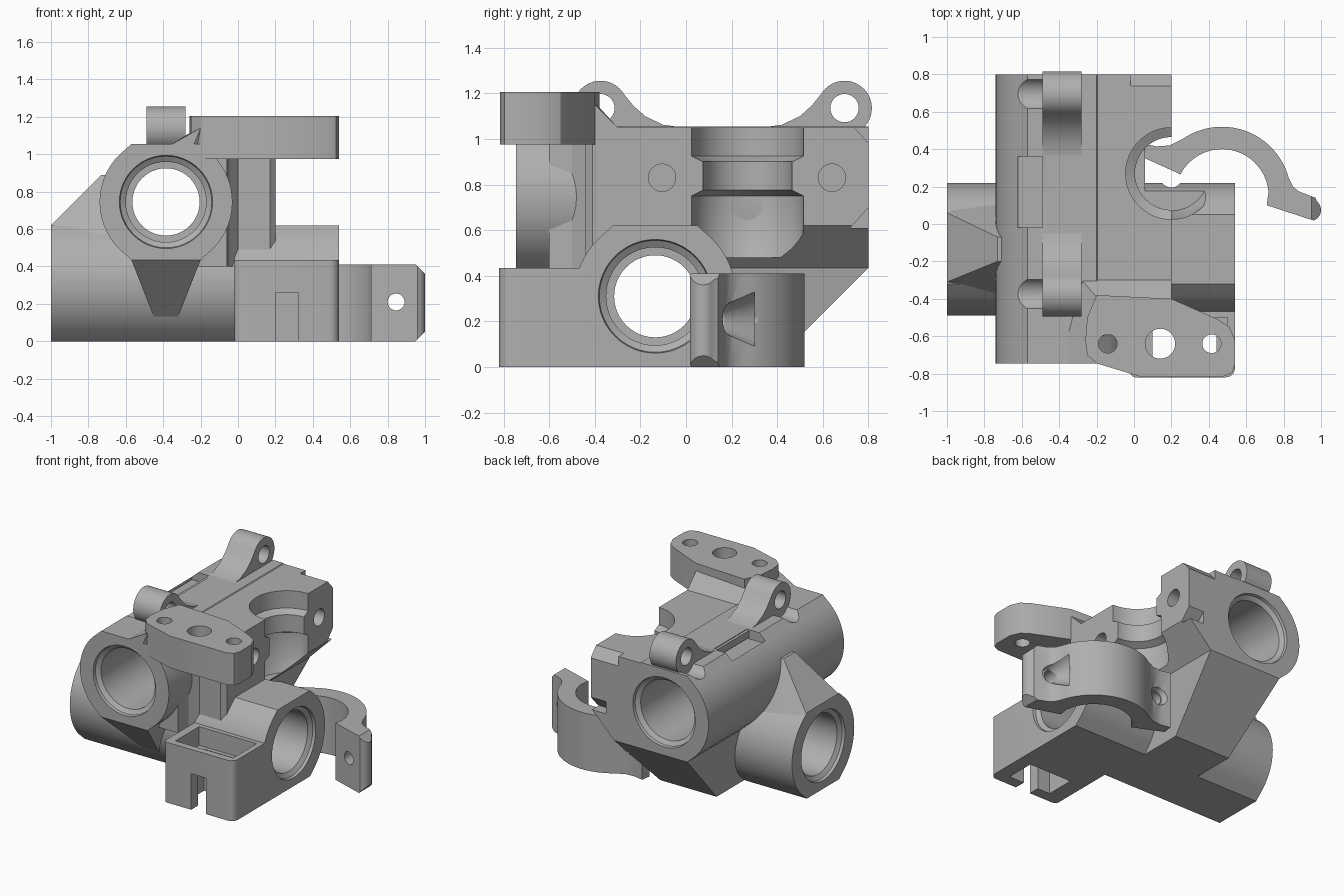
import bpy, bmesh
from math import sin, cos, radians, pi

cube = bpy.data.objects.get("Cube")
if cube:
    bpy.data.objects.remove(cube)

grey = bpy.data.materials.new("plain grey")
grey.use_nodes = True
GREY = (0.43, 0.43, 0.43, 1)
grey.diffuse_color = GREY
grey.node_tree.nodes["Principled BSDF"].inputs["Base Color"].default_value = GREY

PLACE = {"x": lambda a, b, t: (t, a, b),
         "y": lambda a, b, t: (a, t, b),
         "z": lambda a, b, t: (a, b, t)}


def finish(name, bm):
    bmesh.ops.recalc_face_normals(bm, faces=bm.faces)
    mesh = bpy.data.meshes.new(name)
    bm.to_mesh(mesh)
    bm.free()
    ob = bpy.data.objects.new(name, mesh)
    bpy.context.scene.collection.objects.link(ob)
    return ob


def loft(name, axis, sections):
    """Capped solid through outlines, each given as (position, points)."""
    bm = bmesh.new()
    rings = [[bm.verts.new(PLACE[axis](a, b, t)) for a, b in pts] for t, pts in sections]
    n = len(rings[0])
    for lo, hi in zip(rings, rings[1:]):
        for i in range(n):
            j = (i + 1) % n
            bm.faces.new((lo[i], lo[j], hi[j], hi[i]))
    bm.faces.new(rings[0])
    bm.faces.new(rings[-1])
    return finish(name, bm)


def prism(name, axis, lo, hi, pts):
    return loft(name, axis, [(lo, pts), (hi, pts)])


def hull(name, pts):
    bm = bmesh.new()
    for p in pts:
        bm.verts.new(p)
    res = bmesh.ops.convex_hull(bm, input=bm.verts)
    loose = set(res["geom_interior"]) | set(res["geom_unused"])
    bmesh.ops.delete(bm, geom=[v for v in loose if isinstance(v, bmesh.types.BMVert)],
                     context="VERTS")
    bmesh.ops.dissolve_limit(bm, angle_limit=0.001, verts=bm.verts, edges=bm.edges)
    return finish(name, bm)


def arc(cx, cy, r, start, end, n):
    return [(cx + r * cos(radians(start + (end - start) * i / n)),
             cy + r * sin(radians(start + (end - start) * i / n))) for i in range(n + 1)]


def circle(cx, cy, r, n=48):
    return arc(cx, cy, r, 0, 360, n)[:-1]


def rect(a0, b0, a1, b1):
    return [(a0, b0), (a1, b0), (a1, b1), (a0, b1)]


def rod(axis, a, b, lo, hi, r):
    return prism("cutter", axis, lo, hi, circle(a, b, r, 32))


def lathe(axis, a, b, steps):
    return loft("cutter", axis, [(t, circle(a, b, r)) for t, r in steps])


def tube_outline(cx, cz):
    """Round sides, flat top and bottom, tangent 45 degree shoulders."""
    side = [(0.185, -0.31)] + arc(0, 0, 0.355, -45, 45, 16) + [(0.185, 0.31)]
    return [(cx + a, cz + b) for a, b in side + [(-a, -b) for a, b in side]]


def bearing_bore(axis, a, b, lo, hi):
    mid = (lo + hi) / 2
    half = [(lo - 0.05, 0.26), (lo + 0.02, 0.245), (lo + 0.04, 0.215),
            (mid - 0.05, 0.215), (mid - 0.049, 0.18)]
    return lathe(axis, a, b, half + [(lo + hi - t, r) for t, r in reversed(half)])


# Bearing tubes, crossing at right angles
rod_tube = prism("long_bearing_tube", "y", -0.745, 0.8, tube_outline(-0.385, 0.745))
cross_tube = prism("cross_bearing_tube", "x", -1, 0.54, tube_outline(-0.135, 0.31))

# Side block and its front column
block = prism("side_block", "y", -0.3, 0.8,
              [(-0.385, 0.435), (0.015, 0.435), (0.2, 0.62), (0.2, 1.05), (-0.385, 1.05)])
column = prism("front_column", "z", 0.4, 1.05,
               [(-0.3, -0.1), (-0.3, -0.6), (-0.06, -0.6), (-0.045, -0.5),
                (0.0, -0.44), (0.17, -0.44), (0.2, -0.41), (0.2, -0.1)])

# Sloping supports and rib
front_support = hull("front_support", [
    (x, y, 0.435) for x in (-0.57, -0.2) for y in (-0.745, 0)] + [
    (x, y, 0.13) for x in (-0.45, -0.32) for y in (-0.44, 0)])
back_support = hull("back_support", [
    (x, y, 0.435) for x in (-0.57, 0.015) for y in (0.8, 0)] + [
    (x, y, 0) for x in (-0.5, -0.05) for y in (0.365, 0)])
rib = hull("side_rib", [(x, y, 0.62) for x in (-1, -0.6) for y in (-0.31, 0.06)] + [
    (x, y, 0.89) for x in (-0.73, -0.6) for y in (-0.2, -0.07)] + [
    (-0.7, 0.19, 0.42), (-0.7, -0.46, 0.42)])

# Top mounting bracket with ramp
bracket = prism("top_bracket", "z", 0.975, 1.205, [
    (-0.26, -0.62), (-0.25, -0.70), (-0.2, -0.745), (0.03, -0.815), (0.48, -0.815),
    (0.525, -0.795), (0.54, -0.75), (0.54, -0.62), (0.51, -0.55), (0.45, -0.51),
    (0.2, -0.4), (-0.2, -0.38), (-0.25, -0.5)])
ramp = hull("bracket_ramp", [(-0.36, -0.745, 1.05), (-0.36, -0.6, 1.05), (-0.28, -0.3, 1.05),
                             (0.2, -0.3, 1.05), (0.2, -0.45, 1.02), (-0.25, -0.745, 1.02),
                             (-0.2, -0.745, 1.14), (-0.2, -0.39, 1.15), (0.2, -0.4, 1.15)])

# Arched lugs along the top
half = [(0.17, 1.05), (0.26, 1.062), (0.34, 1.1), (0.39, 1.145)]
half += arc(0.535, 1.135, 0.12, 150, -50, 24) + [(0.612, 1.0)]
lugs = prism("arched_lugs", "x", -0.49, -0.28,
             [(0.16 + d, z) for d, z in half] + [(0.16 - d, z) for d, z in reversed(half)])

# Sensor box
box = prism("sensor_box", "z", 0, 0.435,
            [(-0.02, -0.2)] + arc(0.01, -0.79, 0.03, 180, 270, 5)
            + arc(0.49, -0.77, 0.05, 270, 360, 6) + [(0.54, -0.2)])

# Separate curved clip with two flanges
clip = prism("curved_clip", "z", 0, 0.41,
             [(0.04, 0.36), (0.05, 0.43), (0.12, 0.415), (0.19, 0.42), (0.24, 0.445)]
             + arc(0.47, 0.15, 0.37, 125, 15, 24) + [(0.85, 0.2), (0.88, 0.175), (0.97, 0.14)]
             + arc(0.94, 0.075, 0.06, 50, -70, 8)
             + [(0.71, 0.1)] + arc(0.47, 0.15, 0.25, 5, 150, 24) + [(0.25, 0.265)])

# Shared cutters
bores = [bearing_bore("y", -0.385, 0.745, -0.745, 0.8),
         bearing_bore("x", -0.135, 0.31, -1, 0.54)]
wheel = lathe("z", 0.2, 0.27, [(0.48, 0.2), (0.58, 0.245), (0.75, 0.245), (0.775, 0.195),
                               (0.9, 0.195), (0.925, 0.245), (1.2, 0.245)])
grooves = [rod("x", y, 1.1, -0.8, -0.49, 0.09) for y in (-0.375, 0.695)]
grooves.append(prism("cutter", "x", -0.62, -0.47, rect(-0.02, 0.99, 0.36, 1.1)))
side_holes = [rod("x", y, 0.83, -0.02, 0.3, 0.06) for y in (-0.105, 0.64)]
corners = [prism("cutter", "x", -0.02, 0.3, [(0.73, 1.06), (0.81, 0.97), (0.81, 1.06)]),
           prism("cutter", "x", 0.08, 0.3, [(0.72, 0.61), (0.81, 0.71), (0.81, 0.61)])]
lug_holes = [rod("x", y, 1.135, -0.6, -0.2, 0.062) for y in (-0.375, 0.695)]
bolt_holes = [rod("z", x, -0.64, 0.9, 1.3, r)
              for x, r in ((-0.14, 0.05), (0.14, 0.08), (0.415, 0.05))]
pocket = [prism("cutter", "z", 0.3, 0.5, rect(0.04, -0.77, 0.5, -0.5)),
          prism("cutter", "z", -0.1, 0.35, rect(0.1, -0.74, 0.44, -0.53)),
          prism("cutter", "y", -0.9, -0.65, rect(0.2, -0.1, 0.32, 0.26))]
tie_hole = rod("z", 0.2, 0.255, -0.1, 0.7, 0.06)
clip_cuts = [rod("y", 0.845, 0.21, -0.1, 0.4, 0.045), rod("y", 0.14, 0.21, 0.2, 0.6, 0.045),
             lathe("y", 0.86, 0.21, [(0.15, 0.05), (0.3, 0.13)]),
             lathe("y", 0.14, 0.21, [(0.385, 0.05), (0.5, 0.1)])]
clip_cuts += [prism("cutter", "y", -0.1, 0.3, [(0.94, z), (1.05, z), (1.05, z + s * 0.11)])
              for z, s in ((0.42, -1), (-0.01, 1))]

# Cut each part
plan = {rod_tube: bores + grooves + [wheel],
        cross_tube: bores + [wheel, tie_hole],
        block: bores + [wheel] + side_holes + corners,
        column: bores + [wheel, side_holes[0]],
        front_support: bores, back_support: bores + [wheel], rib: bores,
        ramp: bores + bolt_holes, bracket: bores + bolt_holes,
        lugs: bores + lug_holes, box: bores + pocket, clip: clip_cuts}
cutters = {c for cuts in plan.values() for c in cuts}
for ob, cuts in plan.items():
    bpy.ops.object.select_all(action="DESELECT")
    bpy.context.view_layer.objects.active = ob
    ob.select_set(True)
    for cutter in cuts:
        mod = ob.modifiers.new("cut", "BOOLEAN")
        mod.operation = "DIFFERENCE"
        mod.solver = "EXACT"
        mod.object = cutter
        bpy.ops.object.modifier_apply(modifier=mod.name)
    ob.data.materials.clear()
    ob.data.materials.append(grey)
    bpy.ops.object.shade_smooth_by_angle(angle=radians(25))
for cutter in cutters:
    bpy.data.objects.remove(cutter)
